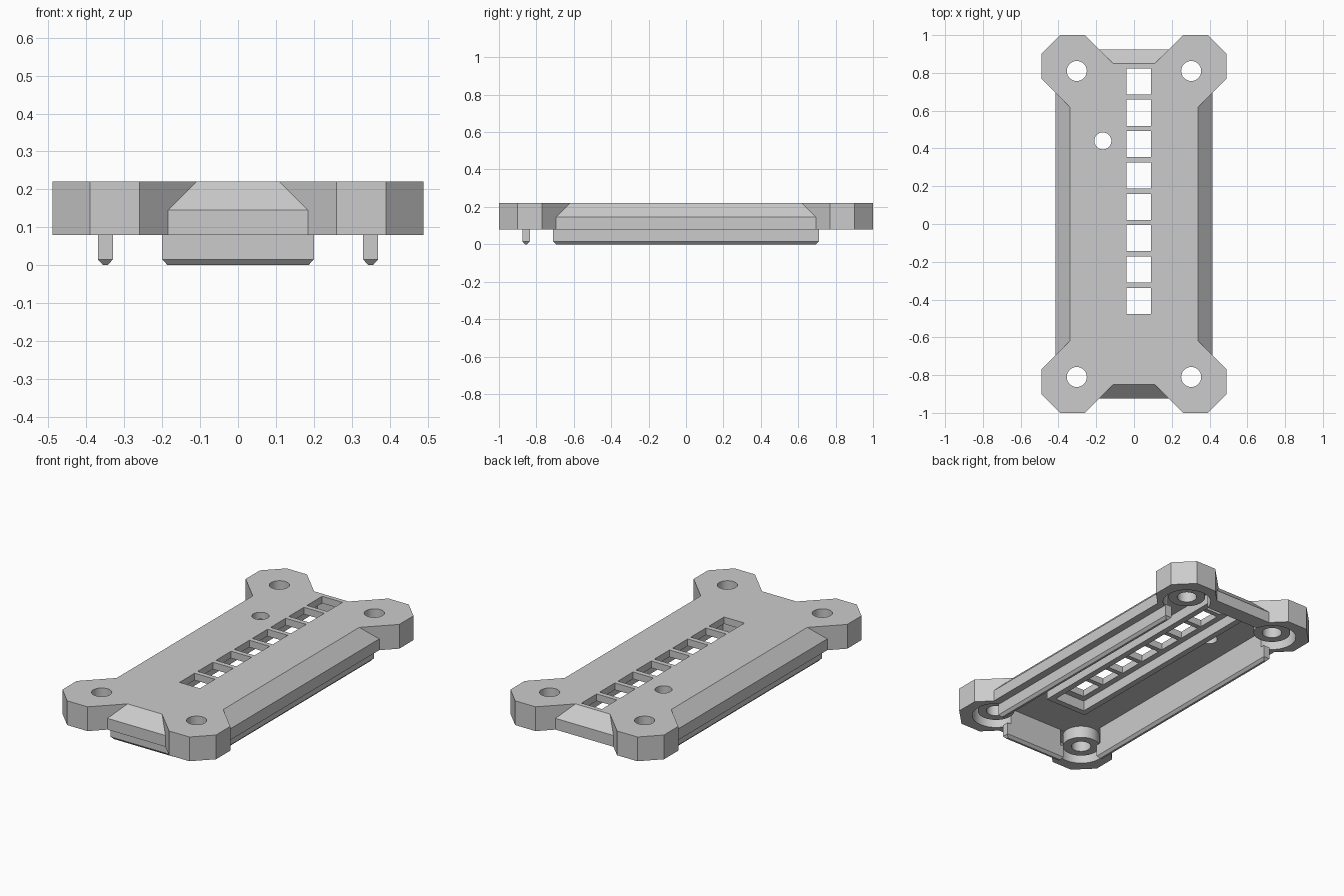
import bpy, bmesh, math

if "Cube" in bpy.data.objects:
    bpy.data.objects.remove(bpy.data.objects["Cube"])

grey = bpy.data.materials.new("light_grey")
grey.diffuse_color = (0.6, 0.6, 0.6, 1)
grey.use_nodes = True
grey.node_tree.nodes["Principled BSDF"].inputs["Base Color"].default_value = grey.diffuse_color


def loft(name, rings):
    """Closed solid through rings of (z, [(x, y), ...])."""
    bm = bmesh.new()
    loops = [[bm.verts.new((x, y, z)) for x, y in pts] for z, pts in rings]
    n = len(loops[0])
    bm.faces.new(loops[0])
    bm.faces.new(loops[-1])
    for a, b in zip(loops, loops[1:]):
        for i in range(n):
            j = (i + 1) % n
            bm.faces.new((a[i], a[j], b[j], b[i]))
    bmesh.ops.recalc_face_normals(bm, faces=bm.faces)
    me = bpy.data.meshes.new(name)
    bm.to_mesh(me)
    bm.free()
    me.materials.append(grey)
    ob = bpy.data.objects.new(name, me)
    bpy.context.collection.objects.link(ob)
    return ob


def rect(x0, x1, y0, y1, inset=0):
    x0, x1, y0, y1 = x0 + inset, x1 - inset, y0 + inset, y1 - inset
    return [(x0, y0), (x1, y0), (x1, y1), (x0, y1)]


def circle(cx, cy, r, n=48):
    return [(cx + r * math.cos(2 * math.pi * i / n),
             cy + r * math.sin(2 * math.pi * i / n)) for i in range(n)]


def prism(name, pts, z0, z1):
    return loft(name, [(z0, pts), (z1, pts)])


def combine(target, tool, operation):
    """Apply one boolean and discard the helper."""
    tool.hide_render = True
    mod = target.modifiers.new("bool", 'BOOLEAN')
    mod.operation, mod.object, mod.solver = operation, tool, 'EXACT'
    dg = bpy.context.evaluated_depsgraph_get()
    me = bpy.data.meshes.new_from_object(target.evaluated_get(dg))
    target.modifiers.clear()
    target.data = me
    bpy.data.objects.remove(tool)


def smooth(ob):
    bpy.ops.object.select_all(action='DESELECT')
    ob.select_set(True)
    bpy.context.view_layer.objects.active = ob
    bpy.ops.object.shade_smooth_by_angle(angle=math.radians(20))


corners = [(sx, sy) for sx in (-1, 1) for sy in (-1, 1)]
HX, HY = 0.303, 0.81          # screw hole centre
CEIL = 0.18                   # underside of the top plate

# Cover body with chamfered upper edges
body_rect = rect(-0.415, 0.415, -0.925, 0.925)
cover = loft("cover_body", [(0.08, body_rect), (0.145, body_rect),
                            (0.22, rect(-0.34, 0.34, -0.85, 0.85))])

# Corner lobes
lobe = [(0.11, 0.62), (0.34, 0.62), (0.49, 0.77), (0.49, 0.90),
        (0.39, 1.0), (0.26, 1.0), (0.11, 0.85)]
for sx, sy in corners:
    combine(cover, prism("lobe", [(sx * x, sy * y) for x, y in lobe], 0.08, 0.22), 'UNION')

# Hollow underside, with round pockets in the lobes
combine(cover, prism("cavity", rect(-0.33, 0.33, -0.835, 0.835), 0.0, CEIL), 'DIFFERENCE')
for sx, sy in corners:
    combine(cover, prism("pocket", circle(sx * HX, sy * HY, 0.13), 0.0, CEIL - 0.001), 'DIFFERENCE')
    combine(cover, prism("screw_cut", circle(sx * HX, sy * HY, 0.053), 0.0, 0.3), 'DIFFERENCE')

# Row of square windows and the small round hole
for i in range(8):
    cy = 0.755 - 0.166 * i
    combine(cover, prism("window_cut", rect(-0.04, 0.09, cy - 0.069, cy + 0.069), 0.1, 0.3), 'DIFFERENCE')
combine(cover, prism("round_cut", circle(-0.165, 0.44, 0.045), 0.1, 0.3), 'DIFFERENCE')
smooth(cover)

# Screw bosses
for sx, sy in corners:
    boss = prism("screw_boss", circle(sx * HX, sy * HY, 0.10), 0.11, CEIL + 0.005)
    combine(boss, prism("boss_cut", circle(sx * HX, sy * HY, 0.053), 0.0, 0.3), 'DIFFERENCE')
    smooth(boss)

# Rib frame around the windows, underneath
frame = prism("window_frame", rect(-0.11, 0.16, -0.55, 0.845), 0.12, CEIL + 0.005)
combine(frame, prism("frame_cut", rect(-0.075, 0.125, -0.515, 0.832), 0.0, 0.3), 'DIFFERENCE')

# Locating lips: both sides and the front, tapered at the bottom
for name, r in (("left_lip", (-0.37, -0.33, -0.71, 0.71)),
                ("right_lip", (0.33, 0.37, -0.71, 0.71)),
                ("front_lip", (-0.2, 0.2, -0.875, -0.835))):
    loft(name, [(0.0, rect(*r, inset=0.014)), (0.015, rect(*r)), (0.085, rect(*r))])
